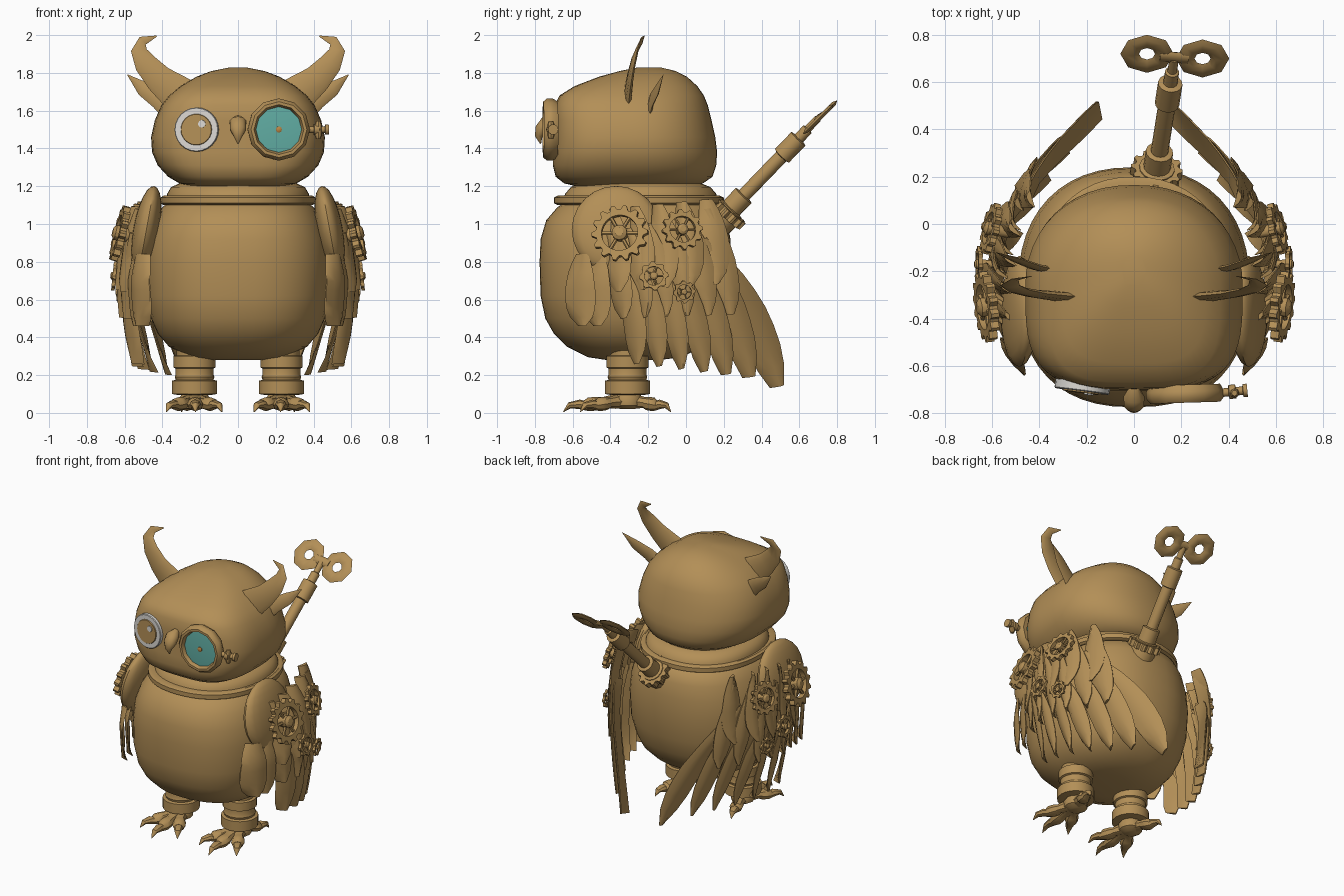
import bpy, bmesh, math
from mathutils import Vector, Matrix

if "Cube" in bpy.data.objects:
    bpy.data.objects.remove(bpy.data.objects["Cube"], do_unlink=True)


def material(name, rgb):
    m = bpy.data.materials.new(name)
    m.use_nodes = True
    m.diffuse_color = (*rgb, 1)
    m.node_tree.nodes["Principled BSDF"].inputs["Base Color"].default_value = (*rgb, 1)
    return m


BRONZE = material("bronze", (.45, .275, .095))
WHITE = material("eye_white", (.7, .68, .64))
TEAL = material("teal_glass", (.12, .42, .37))
ORANGE = material("orange", (.5, .24, .06))


def finish(bm, name, mat=BRONZE, mirror=False, angle=40):
    bmesh.ops.recalc_face_normals(bm, faces=bm.faces)
    me = bpy.data.meshes.new(name)
    bm.to_mesh(me)
    bm.free()
    me.materials.append(mat)
    me.shade_smooth()
    me.set_sharp_from_angle(angle=math.radians(angle))
    ob = bpy.data.objects.new(name, me)
    bpy.context.collection.objects.link(ob)
    if mirror:
        ob.modifiers.new("mirror", 'MIRROR').use_mirror_merge = False


def loft(bm, rings, closed=False):
    vs = [[bm.verts.new(p) for p in r] for r in rings]
    n = len(vs[0])
    for a, b in zip(vs, vs[1:] + vs[:1] if closed else vs[1:]):
        for i in range(n):
            bm.faces.new((a[i], a[(i + 1) % n], b[(i + 1) % n], b[i]))
    if not closed:
        bm.faces.new(vs[0])
        bm.faces.new(vs[-1])


def turned(bm, origin, axis, profile, n=16, closed=False, toothed=False):
    """Lathe (distance, radius) pairs about an axis; toothed notches the rim."""
    q = Vector(axis).to_track_quat('Z', 'Y')
    big = max(r for _, r in profile)
    rings = []
    for d, r in profile:
        ring = []
        for i in range(n):
            a = math.tau * i / n
            k = r * (.84 if toothed and r == big and i % 4 > 1 else 1)
            ring.append(Vector(origin) + q @ Vector((k * math.cos(a), k * math.sin(a), d)))
        rings.append(ring)
    loft(bm, rings, closed)


def sweep(bm, pts, radii, ref, flat=1, n=8):
    """Tapered tube along points, squashed by flat along the ref direction."""
    pts = [Vector(p) for p in pts]
    rings = []
    for i, (p, r) in enumerate(zip(pts, radii)):
        t = (pts[min(i + 1, len(pts) - 1)] - pts[max(i - 1, 0)]).normalized()
        u = Vector(ref)
        u = (u - t * u.dot(t)).normalized()
        v = t.cross(u)
        rings.append([p + u * r * flat * math.cos(math.tau * k / n) + v * r * math.sin(math.tau * k / n)
                      for k in range(n)])
    loft(bm, rings)


def oval(z, w, front, back, front_power, back_power, n=48):
    """Ring of half width w, squarer where the power is higher."""
    ring = []
    for i in range(n):
        c, s = math.cos(math.tau * i / n), math.sin(math.tau * i / n)
        e = 2 / (front_power if s < 0 else back_power)
        ring.append(Vector((w * math.copysign(abs(c) ** e, c),
                            (front + back) / 2 + (back - front) / 2 * math.copysign(abs(s) ** e, s), z)))
    return ring


def blend(table, x):
    for (a, p), (b, q) in zip(table, table[1:]):
        if x <= b:
            return p + (q - p) * max(0, x - a) / (b - a)
    return table[-1][1]


def barrel(name, rows, front_power, back_power, closed=False):
    bm = bmesh.new()
    loft(bm, [oval(*r, front_power, back_power) for r in rows], closed)
    finish(bm, name)


# Body, collar and head
barrel("body", [(.28, .14, -.42, -.14), (.295, .25, -.52, -.02), (.35, .365, -.63, .08), (.42, .425, -.70, .15),
                (.5, .46, -.745, .19), (.62, .485, -.77, .225), (.8, .49, -.775, .24), (.92, .475, -.77, .235),
                (1.02, .44, -.74, .22), (1.09, .40, -.68, .19), (1.12, .36, -.63, .14)], 2.4, 2.3)
barrel("collar_ring", [(1.10, .395, -.68, .18), (1.11, .41, -.70, .2), (1.14, .41, -.70, .2), (1.15, .395, -.68, .18),
                       (1.14, .34, -.6, .1), (1.11, .34, -.6, .1)], 2.2, 2.2, True)
barrel("neck", [(1.12, .38, -.65, .17), (1.16, .375, -.64, .16), (1.195, .355, -.61, .13), (1.215, .31, -.57, .08)],
       2.2, 2.2)
barrel("head", [(1.19, .15, -.45, -.08), (1.197, .24, -.57, .02), (1.215, .31, -.645, .09), (1.25, .37, -.69, .14),
                (1.31, .425, -.705, .16), (1.38, .455, -.705, .165), (1.46, .46, -.70, .155), (1.55, .44, -.70, .135),
                (1.63, .405, -.695, .115), (1.68, .365, -.67, .095), (1.73, .305, -.59, .06), (1.78, .22, -.46, .005),
                (1.81, .14, -.35, -.055), (1.828, .05, -.26, -.13)], 3.4, 2.2)

# Ear tufts
bm = bmesh.new()
sweep(bm, [(.25, -.31, 1.63), (.33, -.305, 1.7), (.42, -.295, 1.77), (.49, -.28, 1.85), (.525, -.26, 1.92),
           (.505, -.235, 1.97), (.43, -.22, 1.995)], [.12, .095, .075, .06, .042, .026, .003], (0, 1, 0), .22)
sweep(bm, [(.34, -.2, 1.59), (.42, -.18, 1.66), (.5, -.15, 1.715), (.585, -.12, 1.79)],
      [.06, .05, .04, .002], (0, 1, 0), .25)
finish(bm, "ear_tufts", mirror=True)

# Beak
bm = bmesh.new()
sweep(bm, [(0, -.69, 1.56), (0, -.735, 1.54), (0, -.765, 1.5), (0, -.78, 1.465), (0, -.77, 1.425)],
      [.02, .046, .044, .025, .004], (0, 1, 0), .8, 10)
finish(bm, "beak", angle=50)

# Open eye made of thin layered plates
look = Vector((-.13, -1, .02)).normalized()
eye = Vector((-.22, -.704, 1.5))
for name, mat, r, lift, shift in (("right_eye_white", WHITE, .117, 0, (0, 0, 0)),
                                  ("right_eye_iris", BRONZE, .083, .006, (0, 0, 0)),
                                  ("right_eye_glint", WHITE, .02, .011, (.03, -.004, .03))):
    bm = bmesh.new()
    turned(bm, eye + Vector(shift), look, [(-.035 if lift == 0 else 0, r), (lift, r), (lift + .004, r * .97)], 24)
    finish(bm, name, mat)

# Monocle with glass, pupil and side knob
lens = Vector((.215, -.70, 1.5))
ahead = (.03, -1, 0)
bm = bmesh.new()
turned(bm, lens, ahead, [(-.02, .15), (.008, .165), (.035, .165), (.056, .148), (.056, .132), (.03, .12), (-.02, .12)],
       12, True)
turned(bm, (.36, -.715, 1.5), (1, .1, 0), [(0, .018), (.04, .018), (.042, .03), (.07, .03), (.072, .018),
                                         (.1, .018), (.102, .028), (.12, .028)], 10)
turned(bm, (.425, -.715, 1.45), (0, 0, 1), [(0, .012), (.02, .02), (.075, .02), (.095, .012)], 8)
finish(bm, "monocle_frame", angle=40)
for name, mat, r, h in (("monocle_glass", TEAL, .123, .032), ("monocle_pupil", ORANGE, .016, .04)):
    bm = bmesh.new()
    turned(bm, lens, ahead, [(h - .008, r), (h, r), (h + .004, r * .6)], 20)
    finish(bm, name, mat)

# Legs and clawed feet
bm = bmesh.new()
turned(bm, (.23, -.31, 0), (0, 0, 1), [(.095, .09), (.1, .12), (.17, .12), (.175, .1), (.19, .105), (.205, .1),
                                      (.235, .1), (.24, .112), (.3, .112), (.305, .095), (.4, .095)], 20)
finish(bm, "legs", mirror=True, angle=30)
bm = bmesh.new()
turned(bm, (.23, -.31, 0), (0, 0, 1), [(.02, .04), (.04, .075), (.08, .08), (.11, .06)], 12)
for tx, ty in ((.085, -.56), (.225, -.65), (.38, -.56), (.3, -.08)):
    a, b = Vector((.23, -.31, .07)), Vector((tx, ty, .005))
    steps = (0, .2, .38, .45, .6, .68, .74, .9, 1)
    heights = (.065, .06, .055, .05, .045, .04, .045, .04, .005)
    radii = (.045, .045, .034, .042, .043, .03, .03, .02, .002)
    sweep(bm, [Vector((*a.lerp(b, t).xy, h)) for t, h in zip(steps, heights)], radii, (0, 0, 1), .85)
finish(bm, "clawed_feet", mirror=True)

# Wing feathers, laid on a curved surface that wraps the body
ACROSS = [(-.65, .49), (-.4, .555), (-.2, .585), (0, .545), (.2, .42), (.35, .3), (.53, .14)]
UP = [(.1, .84), (.25, .92), (.45, .99), (.7, 1.02), (.95, .96), (1.2, .82)]


def on_wing(p, off):
    lean = max(0, min(.7, p.x * 2))
    return Vector((blend(ACROSS, p.x) * blend(UP, p.y) + off * (1 - lean / 2), p.x + off * lean, p.y))


def feather(bm, root, tip, half, off, bow):
    d = (tip - root).normalized()
    side = Vector((-d.y, d.x))
    rings = []
    for i, k in enumerate((.4, .65, .82, .92, 1, 1, .95, .75, .25)):
        t = i / 8
        c = root.lerp(tip, t) + side * bow * math.sin(math.pi * t)
        row = [(s, c + side * s * k * half) for s in (-1, -.5, 0, .5, 1)]
        rings.append([on_wing(p, off + .028 * s + .022 * (1 - s * s)) for s, p in row] +
                     [on_wing(p, off + .028 * s - .006) for s, p in reversed(row)])
    loft(bm, rings)


def fan(name, first, last, count, half, off, bow=.02):
    bm = bmesh.new()
    for i in range(count):
        t = i / max(1, count - 1)
        r, e = (Vector(a).lerp(Vector(b), t) for a, b in zip(first, last))
        feather(bm, r, e, half, off + .006 * (i % 2), bow)
    finish(bm, name, mirror=True)


fan("long_feathers", ((-.36, .8), (-.26, .26)), ((.08, .92), (.33, .19)), 6, .06, 0, .03)
fan("rear_feather", ((.12, .88), (.49, .14)), ((.12, .88), (.49, .14)), 1, .07, -.01, .045)
fan("middle_feathers", ((-.42, .95), (-.33, .5)), ((.1, 1.08), (.22, .52)), 6, .06, .012)
fan("short_feathers", ((-.4, 1.08), (-.36, .64)), ((.1, 1.13), (.14, .68)), 5, .068, .022)
fan("front_coverts", ((-.47, .86), (-.47, .46)), ((-.55, .84), (-.55, .46)), 2, .08, -.01, -.01)

# Shoulders
bm = bmesh.new()
bmesh.ops.create_uvsphere(bm, u_segments=20, v_segments=12, radius=1,
                          matrix=Matrix.Translation((.485, -.37, .97)) @ Matrix.Rotation(-.18, 4, 'Y')
                          @ Matrix.Diagonal((.07, .235, .235, 1)))
finish(bm, "shoulders", mirror=True)


# Wing gears: toothed rim, spokes, hub and pin
def gear(bm, center, axis, r, teeth, spokes=6):
    h = r * .12
    turned(bm, center, axis, [(-h, r), (h, r), (h, r * .64), (-h, r * .64)], teeth * 4, True, True)
    turned(bm, center, axis, [(-.09, r * .16), (-h, r * .27), (h * 1.5, r * .27), (h * 2.2, r * .15)], 12)
    q = Vector(axis).to_track_quat('Z', 'Y')
    for i in range(spokes):
        a = math.tau * i / spokes
        turned(bm, center, q @ Vector((math.cos(a), math.sin(a), 0)), [(r * .15, r * .07), (r * .7, r * .07)], 6)


bm = bmesh.new()
gear(bm, (.625, -.35, .95), (1, -.12, .25), .15, 14)
gear(bm, (.605, -.02, .97), (1, .25, .25), .11, 12)
gear(bm, (.655, -.17, .725), (1, 0, .1), .077, 8, 5)
gear(bm, (.63, -.01, .64), (1, .2, -.05), .06, 8, 5)
finish(bm, "wing_gears", mirror=True, angle=30)

# Winding key on the back
start, end = Vector((.085, .16, 1.0)), Vector((.17, .70, 1.56))
d = (end - start).normalized()
bm = bmesh.new()
turned(bm, start, d, [(.065, .11), (.11, .11), (.11, .06), (.065, .06)], 48, True, True)
turned(bm, start, d, [(-.05, .085), (.06, .085), (.115, .075), (.12, .058), (.21, .058), (.215, .037), (.5, .037),
                     (.505, .052), (.63, .052), (.635, .03), (.7, .03), (.705, .02), (.78, .02)], 14)
finish(bm, "key_shaft", angle=30)
bm = bmesh.new()
sweep(bm, [(.11, .71, 1.57), (.23, .70, 1.56)], [.03, .03], (0, -1, 1), .5)
for c in ((.055, .72, 1.575), (.29, .70, 1.555)):
    turned(bm, c, (0, -.7, .71), [(-.012, .09), (0, .113), (.012, .09), (.012, .055), (0, .034), (-.012, .055)], 8, True)
finish(bm, "key_loops", angle=45)
